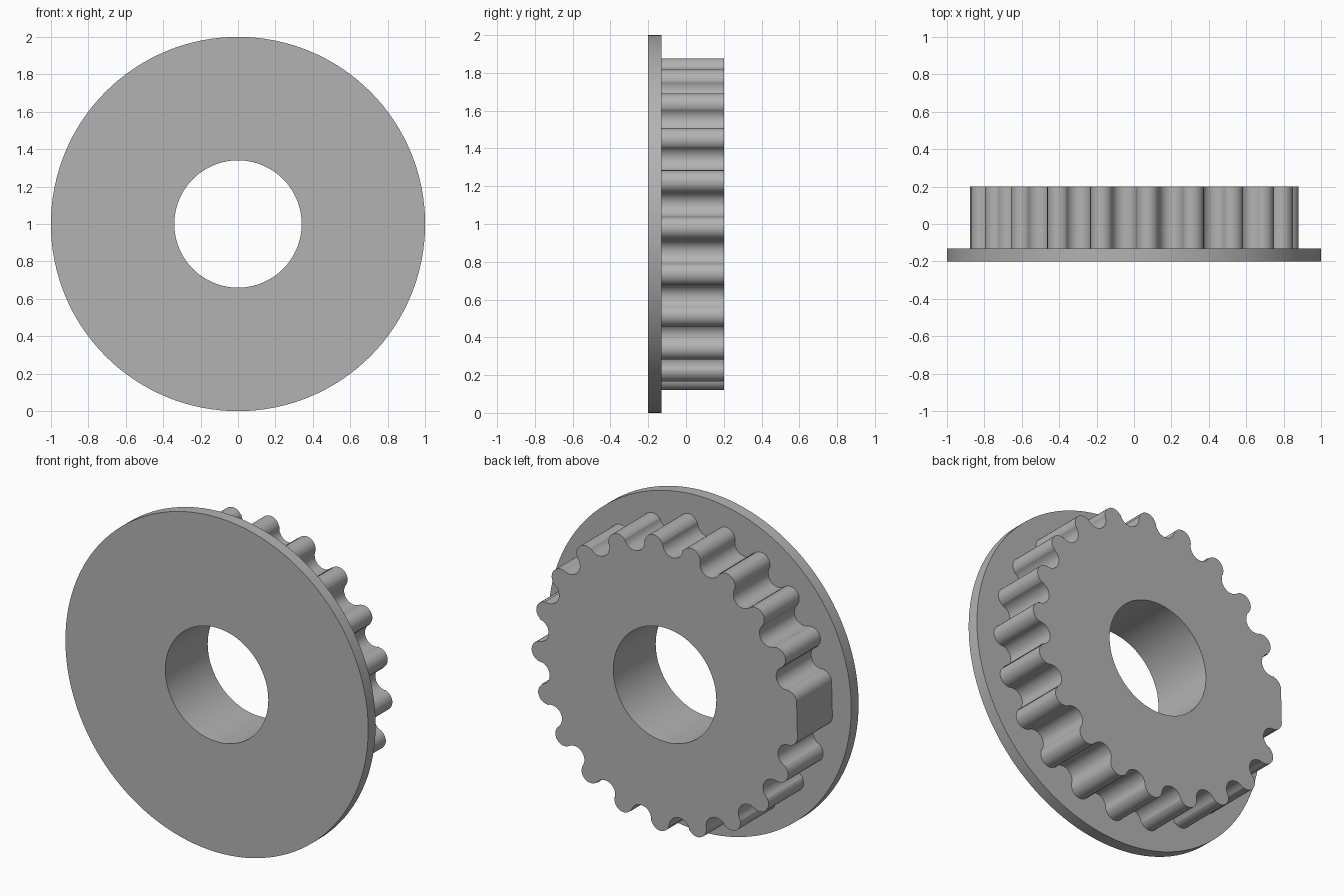
import bpy
import bmesh
from math import cos, sin, pi, radians, atan2
from mathutils import Vector

cube = bpy.data.objects.get("Cube")
if cube:
    bpy.data.objects.remove(cube)

# Single grey colour
grey = bpy.data.materials.new("plain grey")
grey.use_nodes = True
grey.diffuse_color = (0.45, 0.45, 0.45, 1)
grey.node_tree.nodes["Principled BSDF"].inputs["Base Color"].default_value = (0.45, 0.45, 0.45, 1)

BORE = 0.34


def polar(r, a):
    return Vector((r * cos(a), r * sin(a)))


def arc(centre, r, start, end, steps):
    return [centre + polar(r, start + (end - start) * i / steps) for i in range(steps + 1)]


def circle(r, steps=128):
    return [polar(r, 2 * pi * i / steps) for i in range(steps)]


def plate(name, outlines, y0, y1):
    """Extrude filled outlines (outer loop and hole) from y0 to y1."""
    curve = bpy.data.curves.new(name + "_profile", "CURVE")
    curve.dimensions = "2D"
    curve.fill_mode = "BOTH"
    curve.extrude = (y1 - y0) / 2
    for points in outlines:
        spline = curve.splines.new("POLY")
        spline.points.add(len(points) - 1)
        for target, p in zip(spline.points, points):
            target.co = (p.x, p.y, 0, 1)
        spline.use_cyclic_u = True
    helper = bpy.data.objects.new(name + "_helper", curve)
    bpy.context.collection.objects.link(helper)
    graph = bpy.context.evaluated_depsgraph_get()
    mesh = bpy.data.meshes.new_from_object(helper.evaluated_get(graph))
    bpy.data.objects.remove(helper)

    # Weld the caps to the walls
    bm = bmesh.new()
    bm.from_mesh(mesh)
    bmesh.ops.remove_doubles(bm, verts=bm.verts, dist=0.0001)
    bmesh.ops.recalc_face_normals(bm, faces=bm.faces)
    bm.to_mesh(mesh)
    bm.free()

    mesh.name = name
    mesh.materials.clear()
    mesh.materials.append(grey)
    obj = bpy.data.objects.new(name, mesh)
    bpy.context.collection.objects.link(obj)
    obj.rotation_euler.x = pi / 2
    obj.location = (0, (y0 + y1) / 2, 1)
    bpy.ops.object.select_all(action="DESELECT")
    obj.select_set(True)
    bpy.context.view_layer.objects.active = obj
    bpy.ops.object.shade_smooth_by_angle(angle=radians(30))
    return obj


def tooth_outline():
    """Rounded teeth joined by tangent round grooves, with one wide flat tooth."""
    count, pitch, middle = 21, radians(17.28), radians(-1.5)
    tip_centre, groove_centre, tip_r = 0.82, 0.84, 0.06
    link = polar(groove_centre, pitch / 2) - polar(tip_centre, 0)
    groove_r = link.length - tip_r
    tip_sweep = atan2(link.y, link.x)
    groove_sweep = pi - tip_sweep + pitch / 2
    flat_sweep = pi - pitch * (count - 1) / 2
    points = []
    for i in range(count):
        a = middle + pitch * (i - (count - 1) / 2)
        first = flat_sweep if i == 0 else tip_sweep
        last = flat_sweep if i == count - 1 else tip_sweep
        points += arc(polar(tip_centre, a), tip_r, a - first, a + last, 14)
        if i < count - 1:
            g = a + pitch / 2
            sweep = pi - groove_sweep if groove_sweep > pi else groove_sweep
            groove = arc(polar(groove_centre, g), groove_r, g + pi + sweep, g + pi - sweep, 14)
            points += groove[1:-1]
    return points


plate("flange", [circle(1), circle(BORE)], -0.2, -0.13)
plate("toothed_hub", [tooth_outline(), circle(BORE)], -0.13, 0.2)
